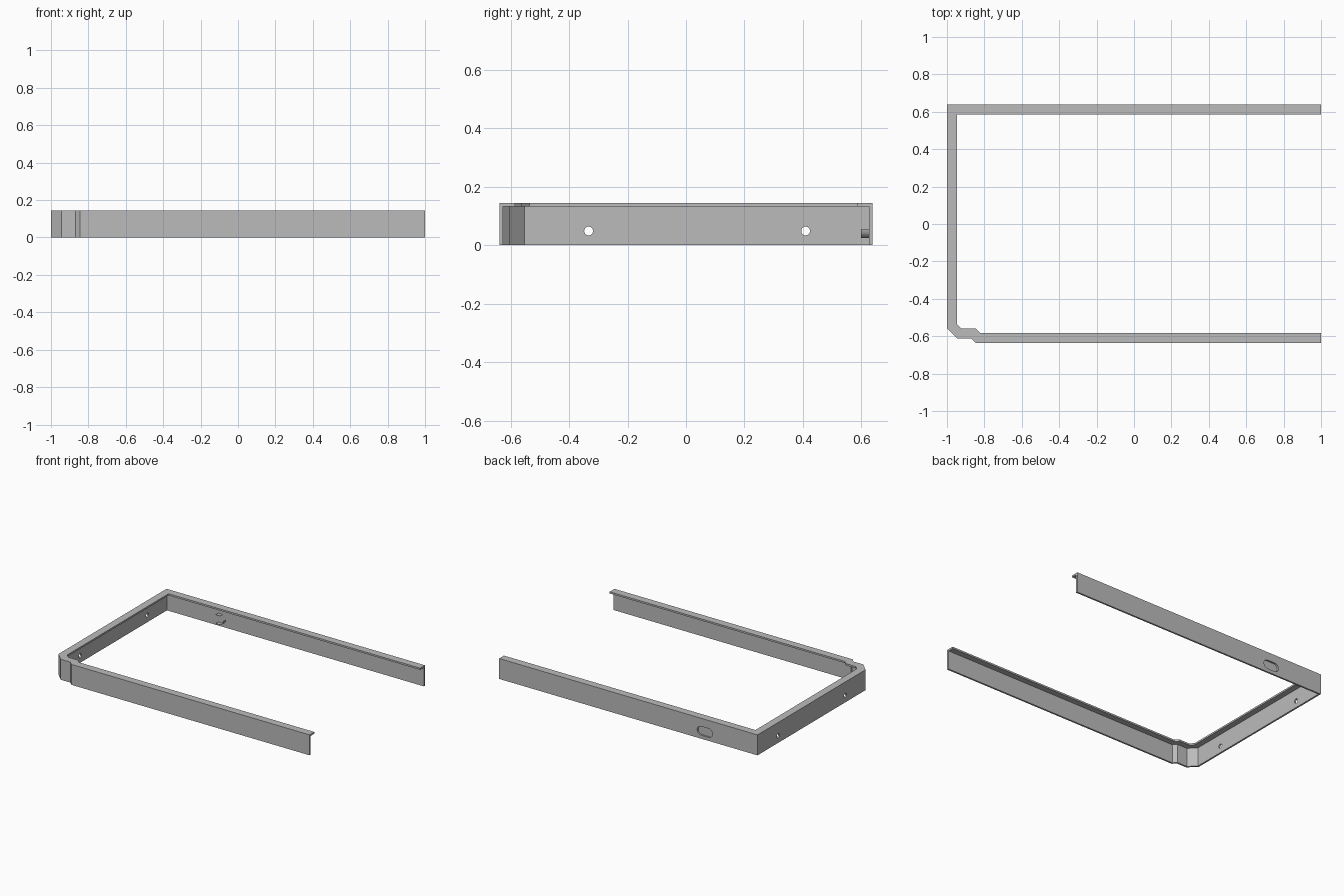
import bpy, bmesh
from math import pi
from mathutils import Matrix, Vector

cube = bpy.data.objects.get("Cube")
if cube:
    bpy.data.objects.remove(cube)

HEIGHT, THICK, FLANGE = 0.143, 0.012, 0.053

grey = bpy.data.materials.new("plain grey")
grey.use_nodes = True
grey.diffuse_color = (0.5, 0.5, 0.5, 1)
grey.node_tree.nodes["Principled BSDF"].inputs["Base Color"].default_value = grey.diffuse_color


def make_object(name, bm):
    bmesh.ops.recalc_face_normals(bm, faces=bm.faces)
    mesh = bpy.data.meshes.new(name)
    bm.to_mesh(mesh)
    bm.free()
    obj = bpy.data.objects.new(name, mesh)
    bpy.context.collection.objects.link(obj)
    mesh.materials.append(grey)
    return obj


def mitres(path):
    """Inward offset direction at each point of an open path."""
    dirs = [(b - a).normalized() for a, b in zip(path, path[1:])]
    normals = [Vector((-d.y, d.x)) for d in dirs]
    result = []
    for a, b in zip(normals[:1] + normals, normals + normals[-1:]):
        result.append((a + b) / (1 + a.dot(b)))
    return result


# Bent angle strip: L section swept along the outer outline
outline = [Vector(p) for p in (
    (1, 0.638), (-1, 0.638), (-1, -0.557), (-0.943, -0.613),
    (-0.868, -0.613), (-0.844, -0.637), (1, -0.637))]
section = [(0, 0), (0, HEIGHT), (FLANGE, HEIGHT), (FLANGE, HEIGHT - THICK),
           (THICK, HEIGHT - THICK), (THICK, 0)]
bm = bmesh.new()
rings = []
for point, mitre in zip(outline, mitres(outline)):
    rings.append([bm.verts.new((*(point + mitre * d), z)) for d, z in section])
for r, s in zip(rings, rings[1:]):
    for i in range(len(section)):
        j = (i + 1) % len(section)
        bm.faces.new((r[i], r[j], s[j], s[i]))
for end in (rings[0], rings[-1]):
    bm.faces.new(end)
frame = make_object("angle_frame", bm)


def cutter(name, location, axis, radius, stretch=0):
    """Round cutter, pulled apart into a slot when stretch is given."""
    bm = bmesh.new()
    bmesh.ops.create_cone(bm, cap_ends=True, segments=32, radius1=radius,
                          radius2=radius, depth=0.08,
                          matrix=Matrix.Rotation(pi / 2, 4, axis))
    if stretch:
        # Split the cylinder in two halves and slide them outwards
        bmesh.ops.bisect_plane(bm, geom=bm.verts[:] + bm.edges[:] + bm.faces[:],
                               plane_co=(0, 0, 0), plane_no=(1, 0, 0))
        for v in bm.verts:
            if abs(v.co.x) > 0.0001:
                v.co.x += stretch if v.co.x > 0 else -stretch
        # Keep the straight sides flat
        bmesh.ops.convex_hull(bm, input=bm.verts[:])
    bmesh.ops.translate(bm, verts=bm.verts, vec=location)
    obj = make_object(name, bm)
    obj.hide_render = True
    return obj


# Two round holes in the side wall and one slot in the back wall
cutters = [cutter("hole_cutter", (-1, y, 0.048), 'Y', 0.015) for y in (-0.333, 0.409)]
cutters.append(cutter("slot_cutter", (-0.592, 0.638, 0.055), 'X', 0.031, 0.028))

bpy.context.view_layer.objects.active = frame
for tool in cutters:
    mod = frame.modifiers.new("cut", 'BOOLEAN')
    mod.operation = 'DIFFERENCE'
    mod.solver = 'EXACT'
    mod.object = tool
    bpy.ops.object.modifier_apply(modifier=mod.name)
    bpy.data.objects.remove(tool)
